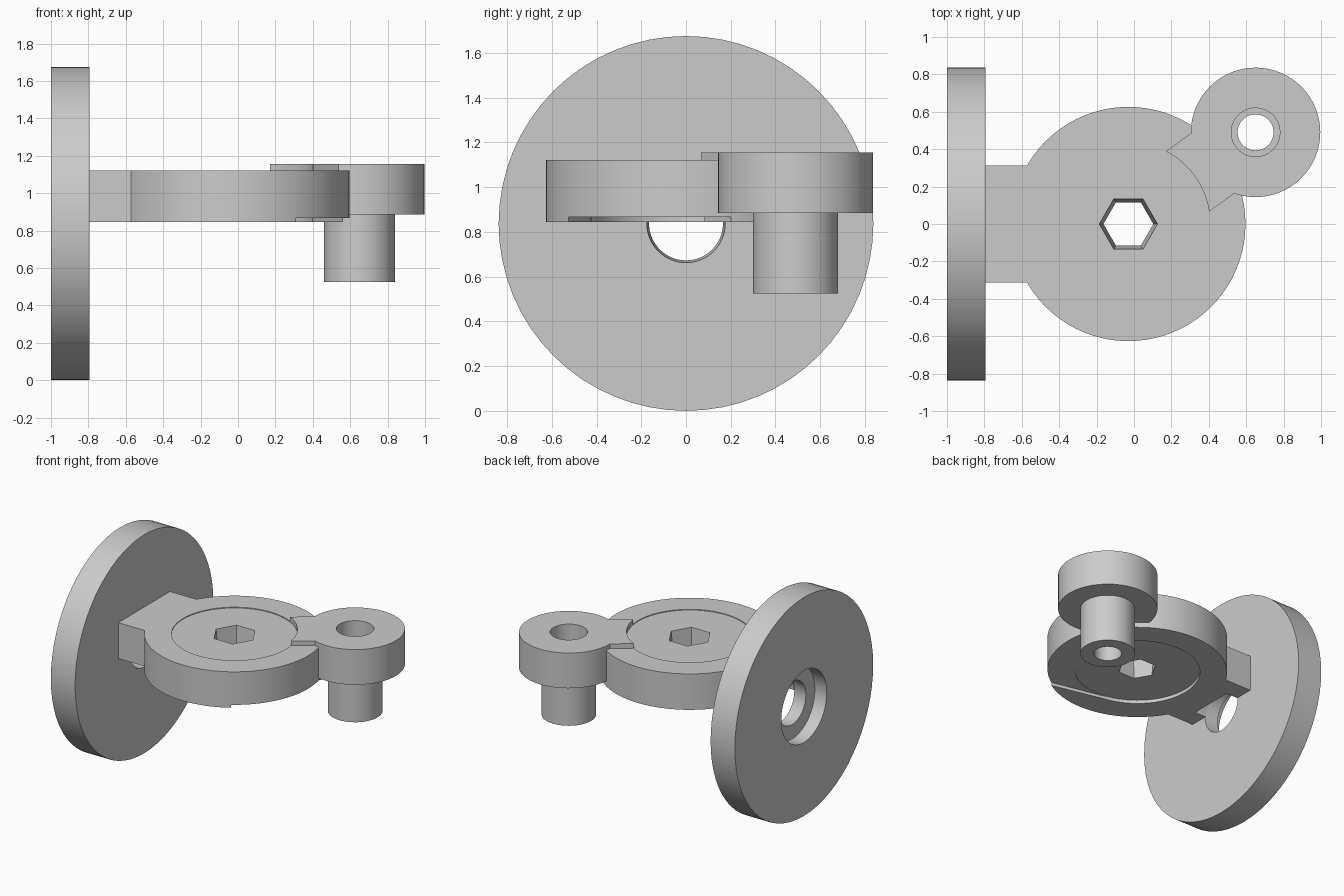
import bpy, bmesh, math
from mathutils import Matrix, Vector

if "Cube" in bpy.data.objects:
    bpy.data.objects.remove(bpy.data.objects["Cube"], do_unlink=True)

grey = bpy.data.materials.new("plain grey")
grey.use_nodes = True
grey.diffuse_color = (0.6, 0.6, 0.6, 1)
grey.node_tree.nodes["Principled BSDF"].inputs["Base Color"].default_value = (0.6, 0.6, 0.6, 1)


def finish(name, bm):
    bmesh.ops.recalc_face_normals(bm, faces=bm.faces)
    mesh = bpy.data.meshes.new(name)
    bm.to_mesh(mesh)
    bm.free()
    mesh.materials.append(grey)
    obj = bpy.data.objects.new(name, mesh)
    bpy.context.collection.objects.link(obj)
    return obj


def round_part(name, start, end, r1, r2=None, sides=64, turn=0):
    """Cylinder or cone from start to end."""
    a, b = Vector(start), Vector(end)
    bm = bmesh.new()
    matrix = (Matrix.Translation((a + b) / 2)
              @ (b - a).to_track_quat('Z', 'Y').to_matrix().to_4x4()
              @ Matrix.Rotation(turn, 4, 'Z'))
    bmesh.ops.create_cone(bm, cap_ends=True, segments=sides, radius1=r1,
                          radius2=r2 or r1, depth=(b - a).length, matrix=matrix)
    return finish(name, bm)


def prism(name, outline, z0, z1):
    """Flat outline pushed up from z0 to z1."""
    bm = bmesh.new()
    face = bm.faces.new([bm.verts.new((x, y, z0)) for x, y in outline])
    new = bmesh.ops.extrude_face_region(bm, geom=[face])["geom"]
    bmesh.ops.translate(bm, vec=(0, 0, z1 - z0),
                        verts=[v for v in new if isinstance(v, bmesh.types.BMVert)])
    return finish(name, bm)


def combine(obj, others, operation):
    """Apply booleans and remove the helper objects."""
    for other in others:
        other.hide_render = True
        mod = obj.modifiers.new("cut", 'BOOLEAN')
        mod.operation, mod.object, mod.solver = operation, other, 'EXACT'
        bpy.context.view_layer.objects.active = obj
        bpy.ops.object.modifier_apply(modifier=mod.name)
        bpy.data.objects.remove(other, do_unlink=True)


MID = 0.8375           # height of the flange axis
PX = -0.03             # pivot centre
LOW, HIGH = 0.845, 1.12
RING = 0.437           # inner ring of the pivot
KX, KY = 0.65, 0.49    # knob centre

# Upright flange with a counterbored, slightly tapered bolt hole
flange = round_part("flange", (-1, 0, MID), (-0.795, 0, MID), MID)
combine(flange, [
    round_part("counterbore", (-1.1, 0, MID), (-0.9, 0, MID), 0.275),
    round_part("bolt_hole", (-0.95, 0, MID), (-0.79, 0, MID), 0.16, 0.176),
], 'DIFFERENCE')

# Neck and round pivot housing in one piece
housing = round_part("pivot_housing", (PX, 0, LOW), (PX, 0, HIGH), 0.626, sides=80)
neck = prism("neck", [(-0.797, -0.313), (-0.3, -0.313), (-0.3, 0.313), (-0.797, 0.313)], LOW, HIGH)
combine(housing, [neck], 'UNION')

# Recesses, swing clearance underneath, bolt groove and hexagonal socket
clearance = [(-0.127, -0.426), (0.31, -0.525), (0.45, -0.6), (0.8, -0.4),
             (0.8, 0.375), (0.38, 0.07), (PX, 0)]
combine(housing, [
    round_part("top_recess", (PX, 0, HIGH - 0.006), (PX, 0, 1.3), RING),
    round_part("bottom_recess", (PX, 0, 0.7), (PX, 0, LOW + 0.026), RING),
    prism("swing_clearance", clearance, 0.7, LOW + 0.022),
    round_part("bolt_groove", (-0.9, 0, MID), (-0.7, 0, MID), 0.172),
    round_part("hex_socket", (PX, 0, LOW - 0.01), (PX, 0, HIGH + 0.01), 0.13, 0.157,
               sides=6, turn=math.pi / 2),
], 'DIFFERENCE')

# Tab joining the pivot to the knob, its inner end following the ring
aim = math.atan2(KY, KX - PX)
arc = [(PX + RING * math.cos(aim + t), RING * math.sin(aim + t))
       for t in [math.radians(-27 + 54 * i / 16) for i in range(17)]]
reach = Vector((math.cos(aim), math.sin(aim))) * 0.25
outer = [(x + reach.x, y + reach.y) for x, y in (arc[-1], arc[0])]
tab = prism("tab", arc + outer, 0.885, 1.155)

# Knob head and post with a stepped hole
knob = round_part("knob", (KX, KY, 0.885), (KX, KY, 1.155), 0.346)
post = round_part("post", (KX, KY, 0.525), (KX, KY, 0.95), 0.19)
combine(knob, [tab, post], 'UNION')
combine(knob, [
    round_part("knob_counterbore", (KX, KY, 0.9), (KX, KY, 1.3), 0.13),
    round_part("knob_hole", (KX, KY, 0.4), (KX, KY, 1.0), 0.096),
], 'DIFFERENCE')

# Smooth round walls, crisp edges
for obj in (flange, housing, knob):
    bpy.ops.object.select_all(action='DESELECT')
    obj.select_set(True)
    bpy.context.view_layer.objects.active = obj
    bpy.ops.object.shade_smooth_by_angle(angle=math.radians(30))
